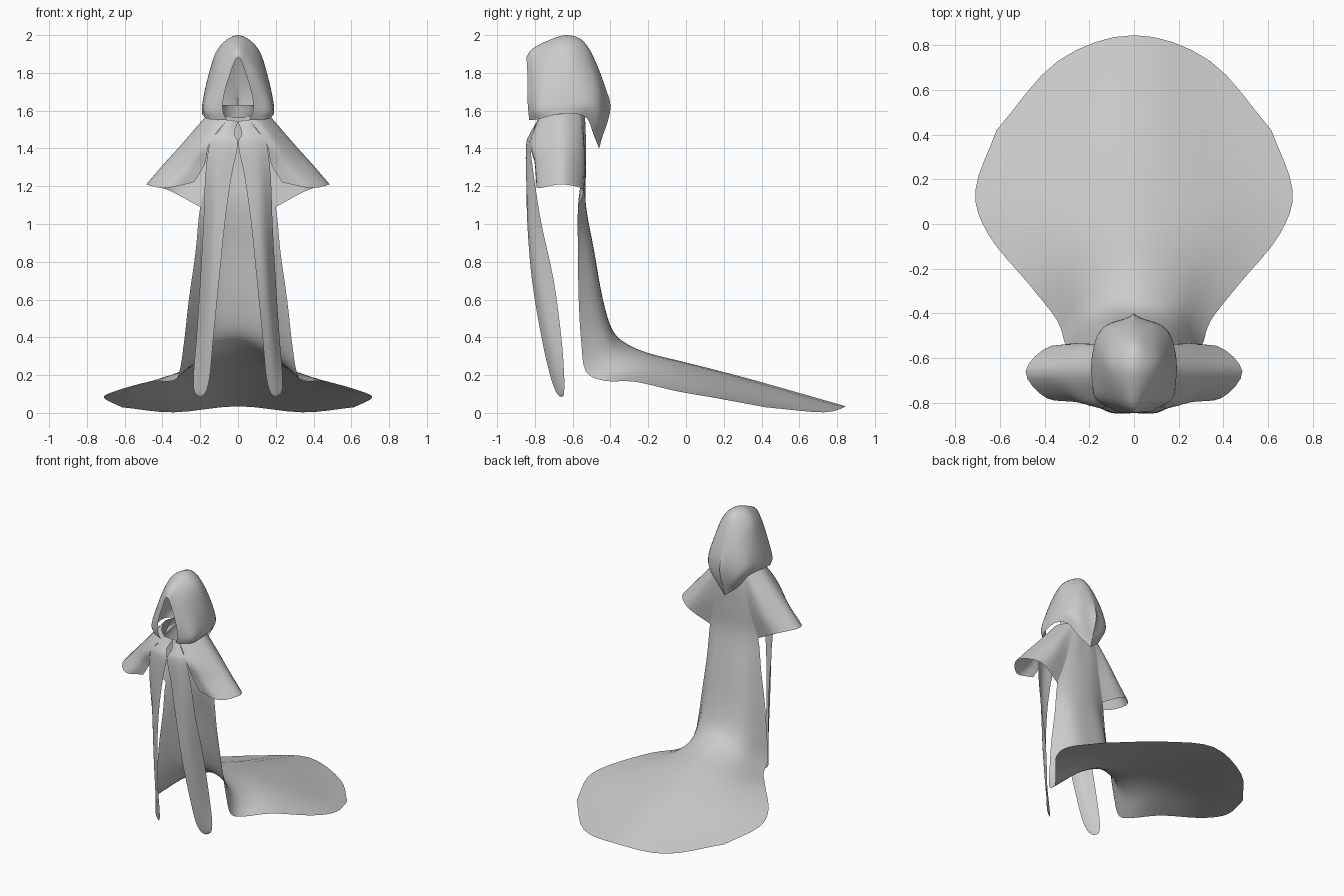
import bpy, math
from mathutils import Vector


def spline(pts, n=4):
    """Smooth curve through the points, n steps per span."""
    p = [Vector(q) for q in pts]
    p = [p[0] * 2 - p[1]] + p + [p[-1] * 2 - p[-2]]
    out = []
    for i in range(1, len(p) - 2):
        a, b, c, d = p[i - 1:i + 3]
        for k in range(n):
            t = k / n
            out.append(0.5 * (2 * b + (c - a) * t + (2 * a - 5 * b + 4 * c - d) * t ** 2
                              + (3 * b - a - 3 * c + d) * t ** 3))
    return out + [p[-2]]


def cloth(name, rows, whole=False, flip=False):
    """Sheet through a grid of points; whole = rows reach across x = 0."""
    if whole:
        rows = [[(-x, y, z) for x, y, z in reversed(r[1:])] + list(r) for r in rows]
    lines = [spline(r) for r in rows]
    cols = [spline(c) for c in zip(*lines)]
    grid = list(zip(*cols))
    w, h = len(grid[0]), len(grid)
    verts = [v for row in grid for v in row]
    faces = []
    for r in range(h - 1):
        for c in range(w - 1):
            f = [r * w + c, r * w + c + 1, (r + 1) * w + c + 1, (r + 1) * w + c]
            faces.append(f[::-1] if flip else f)
    me = bpy.data.meshes.new(name)
    me.from_pydata(verts, [], faces)
    me.shade_smooth()
    ob = bpy.data.objects.new(name, me)
    bpy.context.collection.objects.link(ob)
    if not whole:
        m = ob.modifiers.new("Mirror", 'MIRROR')
        m.use_mirror_merge = False
    return ob


# Hood: arches from the face opening to the back seam, crown to hem
cloth("hood", [
    [(0, -.845, 1.885), (.04, -.84, 1.80), (.075, -.84, 1.68), (.08, -.835, 1.60), (.06, -.83, 1.55)],
    [(0, -.81, 1.93), (.07, -.80, 1.86), (.13, -.79, 1.73), (.17, -.785, 1.61), (.155, -.78, 1.555)],
    [(0, -.72, 1.975), (.09, -.71, 1.92), (.15, -.70, 1.78), (.185, -.70, 1.64), (.187, -.70, 1.577)],
    [(0, -.63, 2.0), (.105, -.62, 1.93), (.157, -.60, 1.78), (.187, -.60, 1.64), (.187, -.60, 1.585)],
    [(0, -.54, 1.965), (.08, -.53, 1.89), (.135, -.51, 1.75), (.165, -.50, 1.63), (.15, -.525, 1.56)],
    [(0, -.47, 1.84), (.06, -.455, 1.76), (.10, -.445, 1.66), (.11, -.45, 1.56), (.09, -.49, 1.475)],
    [(0, -.405, 1.66), (0, -.40, 1.61), (0, -.415, 1.54), (0, -.44, 1.47), (0, -.46, 1.40)],
], whole=True)

# Back panel running down into the train
cloth("back_and_train", [
    [(0, -.535, 1.59), (.035, -.537, 1.59), (.07, -.545, 1.59)],
    [(0, -.53, 1.42), (.06, -.53, 1.42), (.12, -.54, 1.42)],
    [(0, -.53, 1.27), (.08, -.535, 1.27), (.15, -.55, 1.27)],
    [(0, -.53, 1.10), (.105, -.54, 1.09), (.20, -.572, 1.09)],
    [(0, -.485, .85), (.13, -.50, .85), (.225, -.572, .85)],
    [(0, -.44, .60), (.15, -.46, .60), (.26, -.568, .60)],
    [(0, -.39, .44), (.17, -.42, .42), (.285, -.555, .38)],
    [(0, -.32, .37), (.19, -.36, .31), (.31, -.53, .22)],
    [(0, -.20, .317), (.22, -.25, .26), (.345, -.43, .17)],
    [(0, 0, .267), (.28, -.05, .22), (.47, -.27, .165)],
    [(0, .30, .19), (.38, .18, .14), (.65, -.05, .115)],
    [(0, .60, .105), (.40, .46, .055), (.71, .15, .08)],
    [(0, .845, .035), (.34, .73, .003), (.615, .42, .03)],
], whole=True)

# Flared half sleeves, neck to hem, running front to back
cloth("sleeve", [
    [(.06, -.785, 1.55), (.10, -.76, 1.58), (.145, -.66, 1.60), (.10, -.57, 1.60), (.07, -.545, 1.59)],
    [(.15, -.825, 1.43), (.22, -.79, 1.42), (.305, -.66, 1.415), (.22, -.55, 1.42), (.12, -.54, 1.42)],
    [(.175, -.80, 1.32), (.29, -.785, 1.30), (.395, -.66, 1.315), (.29, -.54, 1.29), (.15, -.55, 1.27)],
    [(.235, -.79, 1.22), (.39, -.78, 1.19), (.485, -.66, 1.21), (.37, -.545, 1.18), (.20, -.572, 1.09)],
], flip=True)

# Hanging front panels with the keyhole gap below the neck
cloth("front_panel", [
    [(0, -.775, 1.54), (.03, -.785, 1.55), (.06, -.785, 1.55)],
    [(.02, -.82, 1.48), (.06, -.825, 1.48), (.105, -.81, 1.49)],
    [(.001, -.845, 1.42), (.08, -.845, 1.42), (.15, -.825, 1.43)],
    [(.035, -.845, 1.25), (.11, -.843, 1.25), (.173, -.805, 1.25)],
    [(.07, -.84, 1.0), (.13, -.825, 1.0), (.183, -.765, 1.0)],
    [(.10, -.815, .70), (.155, -.785, .70), (.20, -.70, .70)],
    [(.13, -.765, .40), (.18, -.73, .40), (.22, -.66, .40)],
    [(.148, -.72, .20), (.195, -.69, .20), (.236, -.645, .20)],
    [(.168, -.69, .115), (.20, -.67, .11), (.232, -.645, .115)],
    [(.19, -.67, .088), (.20, -.66, .085), (.212, -.65, .088)],
], flip=True)

# Inner collar standing at the back of the neck
cloth("inner_collar", [
    [(0, -.56, 1.63), (.07, -.59, 1.63), (.085, -.67, 1.63)],
    [(0, -.55, 1.59), (.08, -.58, 1.59), (.10, -.69, 1.58)],
    [(0, -.545, 1.56), (.08, -.57, 1.57), (.08, -.76, 1.55)],
], whole=True)
